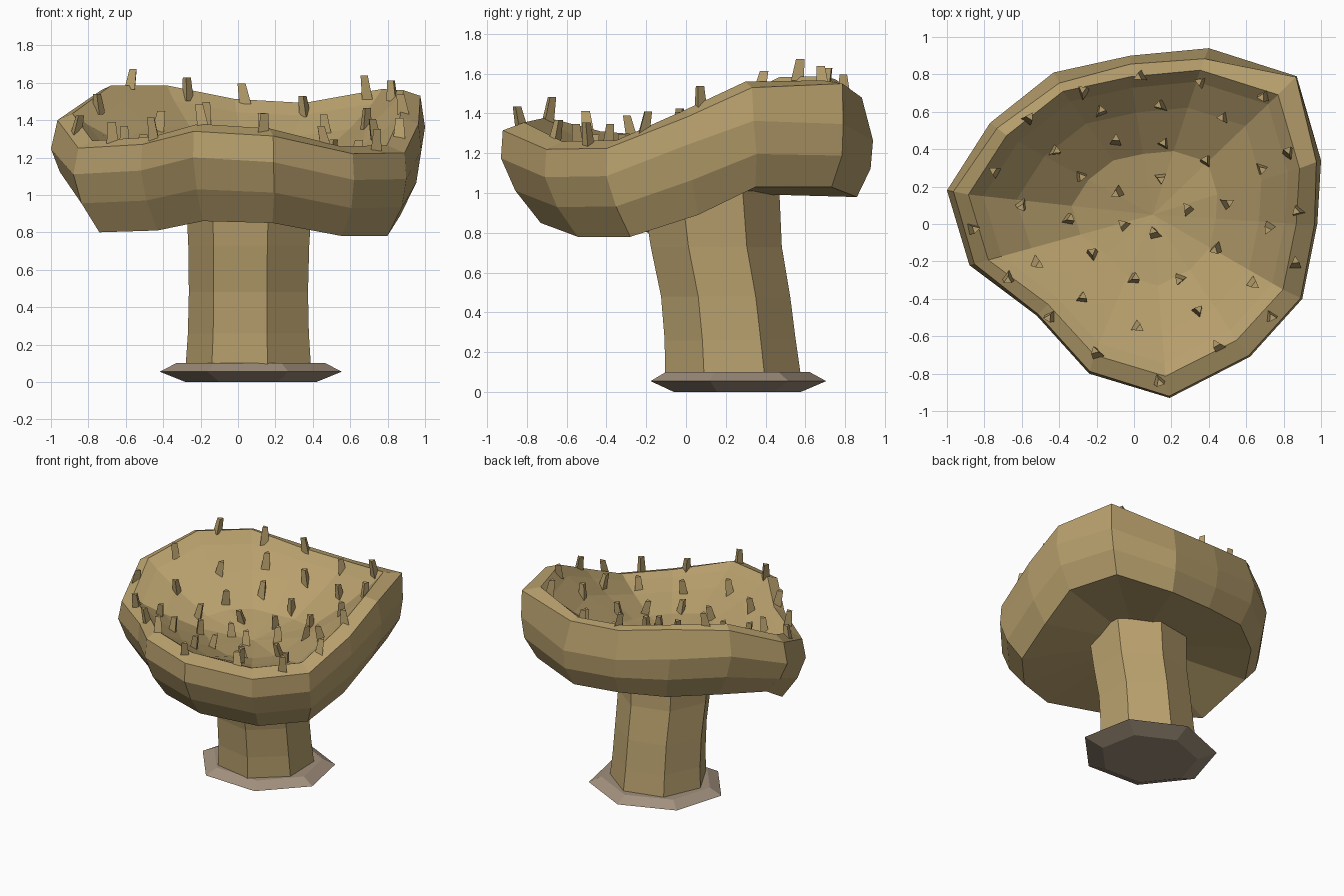
import bpy, bmesh, math, random
from mathutils import Vector
from mathutils.bvhtree import BVHTree

random.seed(4)
cube = bpy.data.objects.get("Cube")
if cube:
    bpy.data.objects.remove(cube, do_unlink=True)


def make_material(name, rgb):
    mat = bpy.data.materials.new(name)
    mat.use_nodes = True
    color = (*rgb, 1)
    mat.diffuse_color = color
    mat.node_tree.nodes["Principled BSDF"].inputs["Base Color"].default_value = color
    return mat


tan = make_material("sandy tan", (0.48, 0.352, 0.153))
stone = make_material("grey brown stone", (0.36, 0.28, 0.205))


def finish(bm, name, mat):
    bmesh.ops.recalc_face_normals(bm, faces=bm.faces)
    mesh = bpy.data.meshes.new(name)
    bm.to_mesh(mesh)
    mesh.materials.append(mat)
    obj = bpy.data.objects.new(name, mesh)
    bpy.context.collection.objects.link(obj)


def loft(bm, rings, start=None, end=None):
    """Bridge successive rings; close each end with a fan to a point, or a flat cap."""
    loops = [[bm.verts.new(p) for p in ring] for ring in rings]
    n = len(loops[0])
    for a, b in zip(loops, loops[1:]):
        for i in range(n):
            j = (i + 1) % n
            bm.faces.new((a[i], a[j], b[j], b[i]))
    for loop, tip in ((loops[0], start), (loops[-1], end)):
        if tip is None:
            bm.faces.new(loop)
        else:
            v = bm.verts.new(tip)
            for i in range(n):
                bm.faces.new((loop[i], loop[(i + 1) % n], v))


def polygon(cx, cy, z, radius, sides, turn, squash=1):
    angles = [math.radians(turn) + math.tau * k / sides for k in range(sides)]
    return [Vector((cx + radius * math.cos(a), cy + squash * radius * math.sin(a), z))
            for a in angles]


# Bowl outline: x, y, rim height, underside height, rim inset
OUTLINE = [
    (1.0, .34, 1.53, 1.03, .975), (.87, .79, 1.55, 1.03, .995), (.4, .94, 1.48, .98, .94),
    (-.02, .9, 1.5, 1.0, .95), (-.43, .81, 1.57, 1.03, .93), (-.77, .54, 1.56, 1.04, .95),
    (-1.0, .18, 1.4, 1.0, .965), (-.88, -.22, 1.25, .8, .97), (-.52, -.49, 1.27, .81, .985),
    (-.24, -.8, 1.34, .86, .985), (.19, -.93, 1.315, .85, .99), (.62, -.71, 1.22, .78, .99),
    (.9, -.4, 1.225, .78, .99), (.98, 0, 1.38, .89, .985),
]
FLOOR = Vector((.1, .05, 1.1))
UNDER = Vector((.07, .12, 1.0))


def bowl_rings():
    under, bulge, widest, rim, lip = [], [], [], [], []
    for x, y, top, low, inset in OUTLINE:
        back = max(0, y)
        foot = Vector((.865 * x + .02, .85 * y + .06, low))
        wide = Vector((x, y, top - .14 - .08 * back))
        belly = foot.lerp(wide, .5)
        belly.x += x * .03
        belly.y += y * .03
        under.append(foot)
        bulge.append(belly)
        widest.append(wide)
        rim.append(Vector((x * inset, y * inset, top)))
        lip.append(Vector((x * .885, y * .875, top + .04 - .03 * back)))
    rings = [under, bulge, widest, rim, lip]
    # Inside of the bowl: shrinking copies of the lip, sinking to the floor
    for width, height in ((.92, .83), (.74, .54), (.44, .16)):
        ring = []
        for p in lip:
            q = FLOOR.lerp(p, width)
            q.z = FLOOR.z + (p.z - FLOOR.z) * height
            ring.append(q)
        rings.append(ring)
    return rings


bm = bmesh.new()
loft(bm, bowl_rings(), UNDER, FLOOR)
bmesh.ops.recalc_face_normals(bm, faces=bm.faces)
surface = BVHTree.FromBMesh(bm)
finish(bm, "bowl", tan)

# Stem: seven sides, waisted and leaning forward as it rises
bm = bmesh.new()
loft(bm, [polygon(x, y, z, r, 7, -24) for x, y, z, r in (
    (.07, .235, .06, .352), (.07, .22, .26, .338), (.07, .197, .48, .333),
    (.072, .15, .73, .338), (.075, .12, 1.03, .355))])
finish(bm, "stem", tan)

# Foot: bevelled seven-sided slab
bm = bmesh.new()
loft(bm, [polygon(.073, .245, z, r, 7, -67, .92)
          for z, r in ((0, .36), (.055, .5), (.1, .41))])
finish(bm, "foot", stone)

# Spikes: tapered three-sided pegs standing on the bowl surface
SPOTS = [
    (.04, .79), (-.27, .7), (.36, .76), (.7, .69), (-.57, .56), (-.18, .6), (.15, .63),
    (.48, .57), (-.43, .39), (-.1, .44), (.16, .43), (.39, .33), (.68, .3), (.83, .37),
    (-.74, .28), (-.29, .26), (-.08, .18), (.14, .25), (-.6, .11), (-.36, .02), (.29, .07),
    (.49, .11), (.88, .07), (-.87, -.02), (-.05, -.01), (.12, -.06), (.45, -.12), (.73, -.01),
    (-.53, -.2), (-.22, -.17), (-.67, -.28), (-.01, -.3), (.25, -.29), (.63, -.31), (.86, -.22),
    (-.28, -.4), (-.44, -.49), (.01, -.55), (.34, -.47), (.73, -.49), (-.19, -.7), (.46, -.66),
    (.13, -.83),
]
bm = bmesh.new()
for x, y in SPOTS:
    hit = surface.ray_cast(Vector((x, y, 3)), Vector((0, 0, -1)))[0]
    turn = random.uniform(0, 360)
    lean = Vector((random.uniform(-.025, .025), random.uniform(-.025, .025), 0))
    height = random.uniform(.085, .11)
    base = polygon(x, y, hit.z - .02, .037, 3, turn)
    tip = [p + lean for p in polygon(x, y, hit.z + height, .025, 3, turn)]
    loft(bm, [base, tip])
finish(bm, "spikes", tan)
